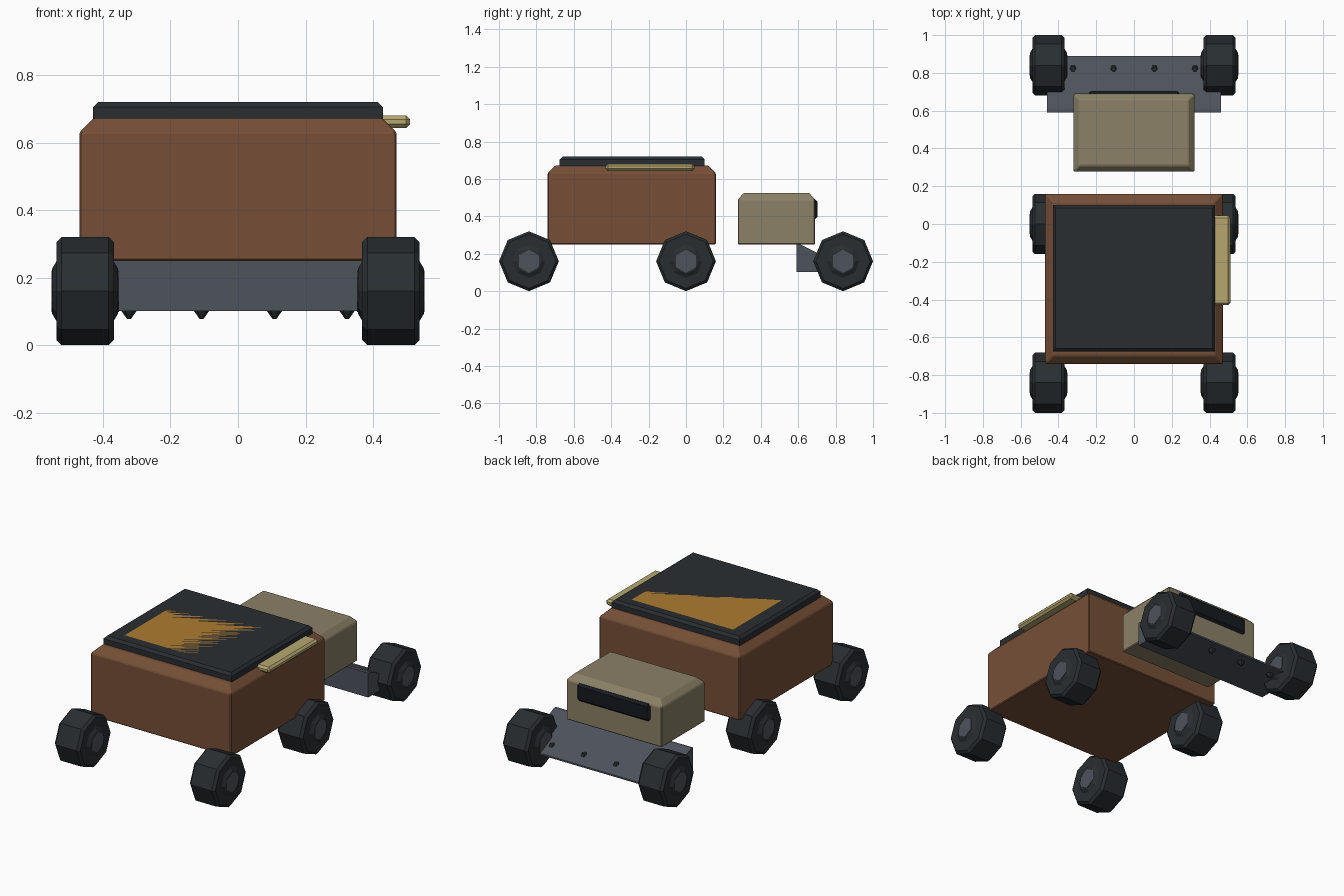
import bpy, bmesh
from math import sin, cos, pi

if "Cube" in bpy.data.objects:
    bpy.data.objects.remove(bpy.data.objects["Cube"])


def material(name, color):
    m = bpy.data.materials.new(name)
    m.diffuse_color = (*color, 1)
    m.use_nodes = True
    m.node_tree.nodes["Principled BSDF"].inputs["Base Color"].default_value = m.diffuse_color
    return m


BROWN = material("brown_paint", (0.18, 0.078, 0.037))
DARK = material("dark_rubber", (0.022, 0.027, 0.030))
BLACK = material("black_glass", (0.008, 0.011, 0.014))
TAN = material("tan_paint", (0.26, 0.22, 0.135))
YELLOW = material("yellow_trim", (0.47, 0.39, 0.16))
STEEL = material("steel", (0.075, 0.085, 0.105))
AMBER = material("amber_panel", (0.42, 0.20, 0.03))


def loft(name, rings, mat, bevel=0.0):
    """Skin a list of equal-length point rings and cap both ends."""
    bm = bmesh.new()
    loops = [[bm.verts.new(p) for p in ring] for ring in rings]
    n = len(loops[0])
    for a, b in zip(loops, loops[1:]):
        for i in range(n):
            j = (i + 1) % n
            bm.faces.new((a[i], a[j], b[j], b[i]))
    bm.faces.new(loops[0][::-1])
    bm.faces.new(loops[-1])
    bmesh.ops.recalc_face_normals(bm, faces=bm.faces)
    mesh = bpy.data.meshes.new(name)
    bm.to_mesh(mesh)
    bm.free()
    mesh.materials.append(mat)
    obj = bpy.data.objects.new(name, mesh)
    bpy.context.collection.objects.link(obj)
    if bevel:
        mod = obj.modifiers.new("edge_bevel", 'BEVEL')
        mod.width = bevel
        mod.segments = 1
    return obj


def box(name, x, y, levels, mat, bevel=0.0):
    """Rectangular stack; levels are (z, inset) pairs."""
    rings = [[(x[0] + i, y[0] + i, z), (x[1] - i, y[0] + i, z),
              (x[1] - i, y[1] - i, z), (x[0] + i, y[1] - i, z)] for z, i in levels]
    return loft(name, rings, mat, bevel)


def lathe_x(name, centre, profile, sides, mat, phase=0.0):
    """Faceted turning about an x axis; profile is (offset, radius) pairs."""
    cx, cy, cz = centre
    rings = [[(cx + d, cy + r * sin(phase + 2 * pi * k / sides),
               cz + r * cos(phase + 2 * pi * k / sides)) for k in range(sides)]
             for d, r in profile]
    return loft(name, rings, mat)


# Main hull with chamfered shoulders
box("hull", (-0.47, 0.47), (-0.74, 0.16), [(0.25, 0), (0.63, 0), (0.673, 0.043)], BROWN, 0.005)

# Roof lid, its inlaid panel (flush with the lid top) and side handle
box("roof_lid", (-0.43, 0.43), (-0.675, 0.10),
    [(0.67, 0), (0.705, 0), (0.72, 0.015)], DARK)
box("roof_panel", (-0.34, 0.34), (-0.60, 0.035), [(0.69, 0), (0.72, 0)], AMBER)
box("side_handle", (0.415, 0.51), (-0.43, 0.045), [(0.643, 0), (0.681, 0)], YELLOW, 0.012)

# Rear module with dark visor
box("rear_module", (-0.32, 0.32), (0.277, 0.69), [(0.25, 0), (0.49, 0), (0.525, 0.032)], TAN, 0.005)
box("rear_visor", (-0.245, 0.245), (0.66, 0.703), [(0.385, 0), (0.492, 0)], BLACK, 0.014)

# Wedge-shaped ramp under the rear module
ramp = [(0.59, 0.25), (0.59, 0.102), (0.89, 0.102), (0.89, 0.112), (0.61, 0.25)]
loft("ramp", [[(x, y, z) for y, z in ramp] for x in (-0.46, 0.46)], STEEL)

# Faceted studs passing through the ramp
for n, x in enumerate((-0.323, -0.108, 0.108, 0.323)):
    rings = [[(x + r * cos(k * pi / 3), 0.82 + r * sin(k * pi / 3), z) for k in range(6)]
             for z, r in ((0.078, 0.006), (0.115, 0.032), (0.155, 0.012))]
    loft(f"ramp_stud_{n + 1}", rings, DARK)

# Six octagonal tyres with bulging sidewalls and hexagonal hubs
half = [(0.07, 0.16), (0.085, 0.145), (0.085, 0.088), (0.098, 0.066)]
tyre = [(-d, r) for d, r in reversed(half)] + half
hub = [(-0.1, 0.062), (0.1, 0.062)]
for side, sx in (("left", -1), ("right", 1)):
    for place, y in (("front", -0.84), ("middle", 0.0), ("rear", 0.84)):
        c = (sx * 0.453, y, 0.16)
        lathe_x(f"{place}_{side}_tyre", c, tyre, 8, DARK)
        lathe_x(f"{place}_{side}_hub", c, hub, 6, STEEL)
